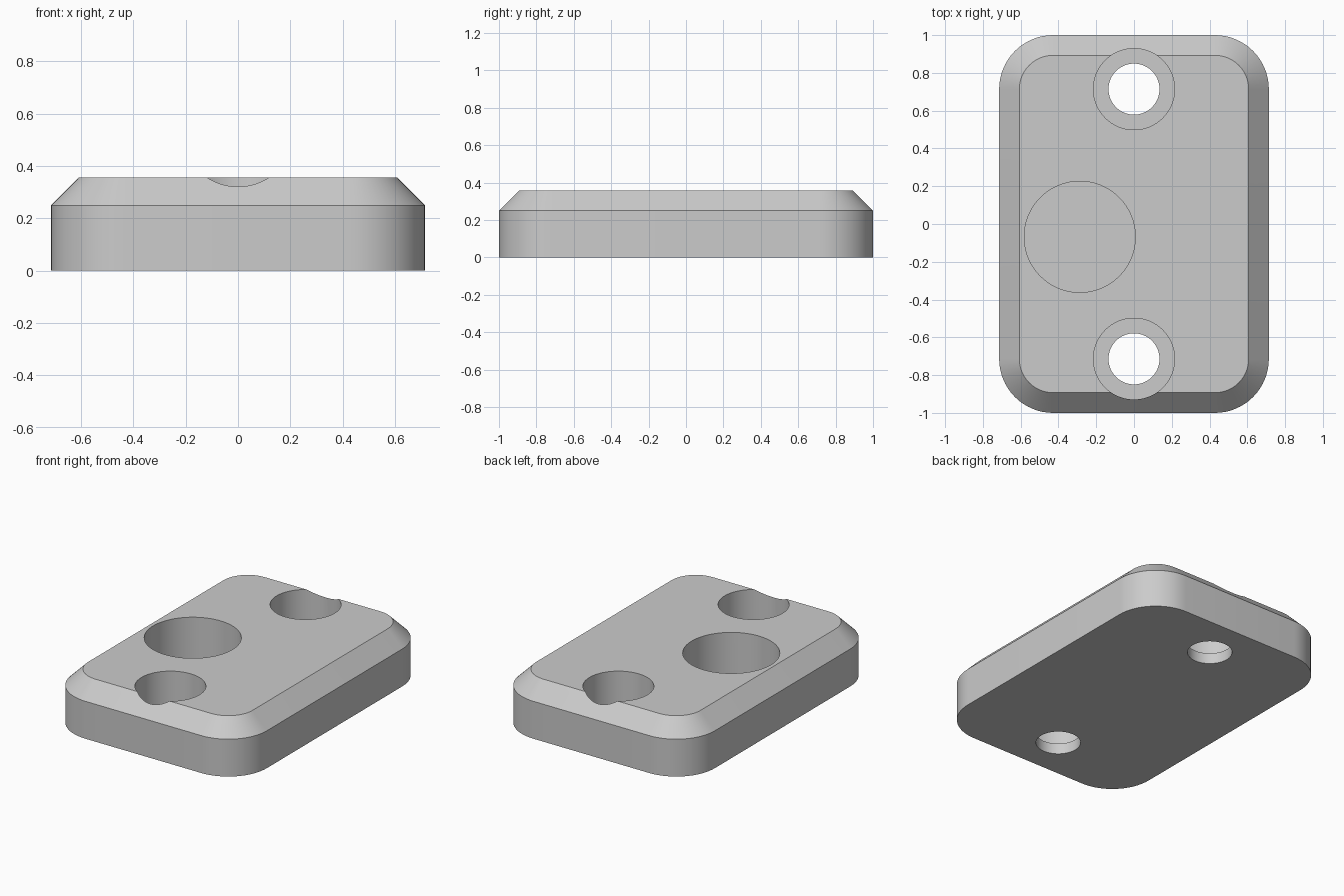
import bpy
import bmesh
import math

if "Cube" in bpy.data.objects:
    bpy.data.objects.remove(bpy.data.objects["Cube"], do_unlink=True)

HALF_X, HALF_Y = 0.714, 1.0
HEIGHT, SHOULDER, CHAMFER = 0.357, 0.25, 0.107
CORNER = 0.286
FLOOR = 0.071
CORNER_STEPS = 16

grey = bpy.data.materials.new("plain grey")
grey.use_nodes = True
grey.diffuse_color = (0.6, 0.6, 0.6, 1)
grey.node_tree.nodes["Principled BSDF"].inputs["Base Color"].default_value = (0.6, 0.6, 0.6, 1)


def rounded_loop(bm, inset, z):
    """Ring of vertices around a rounded rectangle."""
    radius = CORNER - inset
    ring = []
    for quarter, (sx, sy) in enumerate([(1, 1), (-1, 1), (-1, -1), (1, -1)]):
        for i in range(CORNER_STEPS + 1):
            a = math.pi / 2 * (quarter + i / CORNER_STEPS)
            ring.append(bm.verts.new((sx * (HALF_X - CORNER) + radius * math.cos(a),
                                      sy * (HALF_Y - CORNER) + radius * math.sin(a), z)))
    return ring


# Rounded plate with a chamfered upper rim
bm = bmesh.new()
rings = [rounded_loop(bm, inset, z) for inset, z in
         [(0, 0), (0, SHOULDER), (CHAMFER, HEIGHT)]]
for low, high in zip(rings, rings[1:]):
    for i in range(len(low)):
        j = (i + 1) % len(low)
        bm.faces.new((low[i], low[j], high[j], high[i]))
bm.faces.new(reversed(rings[0]))
bm.faces.new(rings[-1])
mesh = bpy.data.meshes.new("mounting_plate")
bm.to_mesh(mesh)
bm.free()
plate = bpy.data.objects.new("mounting_plate", mesh)
bpy.context.collection.objects.link(plate)
mesh.materials.append(grey)


def drill(name, x, y, radius, bottom):
    """Cut a round hole down from above to the given height."""
    top = HEIGHT + 0.2
    bpy.ops.mesh.primitive_cylinder_add(vertices=96, radius=radius, depth=top - bottom,
                                        location=(x, y, (top + bottom) / 2))
    cutter = bpy.context.object
    cutter.name = name
    cutter.hide_render = True
    cutter.data.materials.append(grey)
    cut = plate.modifiers.new(name, 'BOOLEAN')
    cut.operation = 'DIFFERENCE'
    cut.solver = 'EXACT'
    cut.object = cutter
    bpy.ops.object.select_all(action='DESELECT')
    plate.select_set(True)
    bpy.context.view_layer.objects.active = plate
    bpy.ops.object.modifier_apply(modifier=cut.name)
    bpy.data.objects.remove(cutter, do_unlink=True)


# Counterbored screw holes at both ends
for end, y in (("back", 0.714), ("front", -0.714)):
    drill(end + "_counterbore", 0, y, 0.215, FLOOR)
    drill(end + "_screw_hole", 0, y, 0.135, -0.2)

# Blind round pocket
drill("round_pocket", -0.287, -0.068, 0.294, FLOOR)

bpy.ops.object.shade_smooth_by_angle(angle=math.radians(30))
